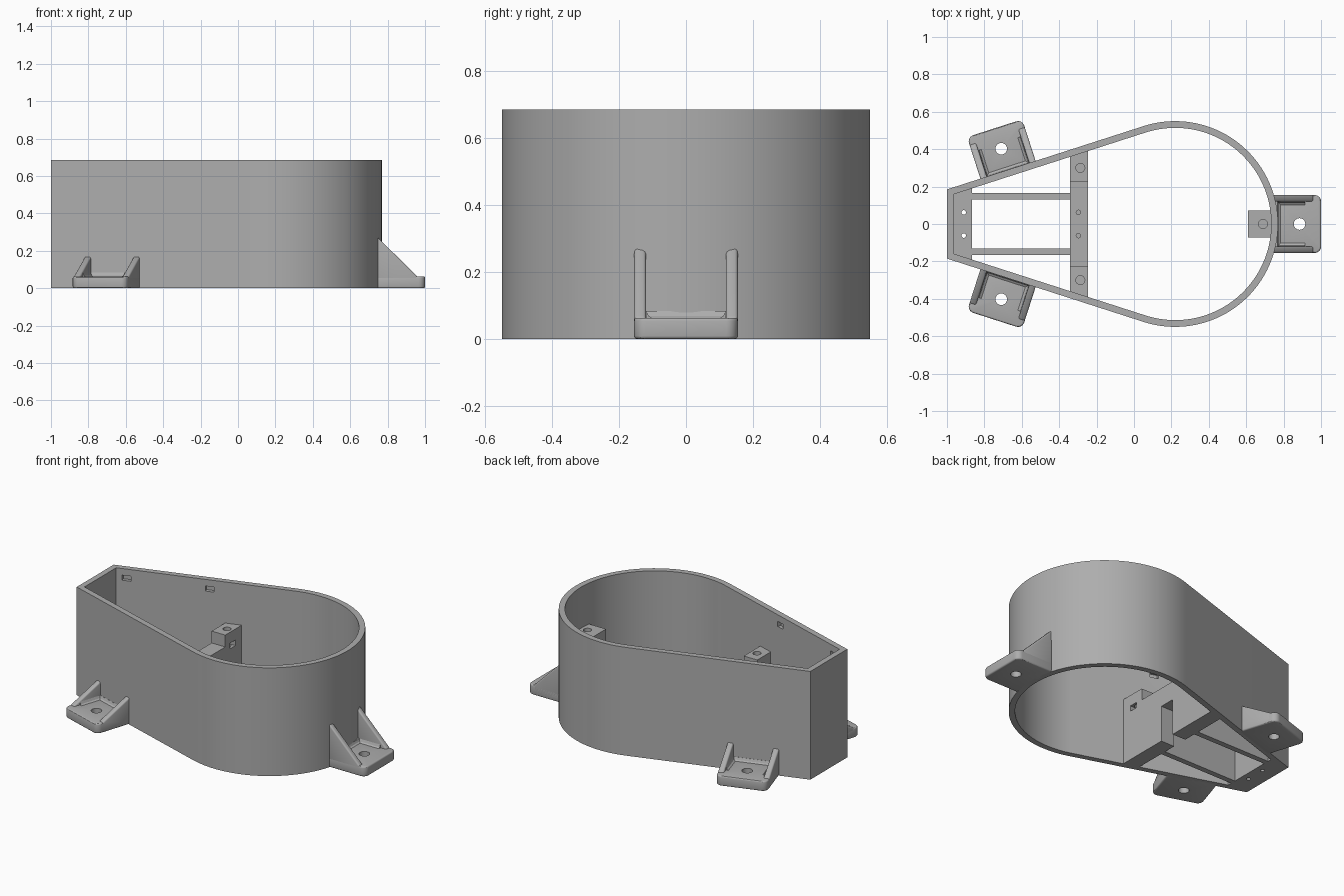
import bpy, bmesh, math
from mathutils import Matrix, Vector

if "Cube" in bpy.data.objects:
    bpy.data.objects.remove(bpy.data.objects["Cube"])

grey = bpy.data.materials.new("plain grey")
grey.diffuse_color = (0.42, 0.42, 0.42, 1)
grey.use_nodes = True
grey.node_tree.nodes["Principled BSDF"].inputs["Base Color"].default_value = grey.diffuse_color

SLOPE = math.radians(17.85)      # taper of the side walls
CX, R, H, T = 0.22, 0.55, 0.685, 0.036


def make(name, bm):
    bmesh.ops.recalc_face_normals(bm, faces=bm.faces[:])
    me = bpy.data.meshes.new(name)
    bm.to_mesh(me)
    bm.free()
    me.materials.append(grey)
    ob = bpy.data.objects.new(name, me)
    bpy.context.collection.objects.link(ob)
    return ob


def prism(name, pts, vec):
    """Extrude a closed 3D outline along vec."""
    bm = bmesh.new()
    face = bm.faces.new([bm.verts.new(p) for p in pts])
    res = bmesh.ops.extrude_face_region(bm, geom=[face])
    verts = [g for g in res["geom"] if isinstance(g, bmesh.types.BMVert)]
    bmesh.ops.translate(bm, vec=vec, verts=verts)
    return make(name, bm)


def box(name, x0, x1, y0, y1, z0, z1):
    return prism(name, [(x0, y0, z0), (x1, y0, z0), (x1, y1, z0), (x0, y1, z0)], (0, 0, z1 - z0))


def rod(x, y, z0, z1, r, n=24):
    pts = [(x + r * math.cos(i * math.tau / n), y + r * math.sin(i * math.tau / n), z0) for i in range(n)]
    return prism("cutter", pts, (0, 0, z1 - z0))


def apply_mods(ob):
    dg = bpy.context.evaluated_depsgraph_get()
    me = bpy.data.meshes.new_from_object(ob.evaluated_get(dg))
    ob.modifiers.clear()
    ob.data = me


def cut(ob, cutters):
    for c in cutters:
        m = ob.modifiers.new("cut", 'BOOLEAN')
        m.operation, m.solver, m.object = 'DIFFERENCE', 'EXACT', c
        apply_mods(ob)
        bpy.data.objects.remove(c)
    return ob


def smooth(ob):
    bpy.ops.object.select_all(action='DESELECT')
    ob.select_set(True)
    bpy.context.view_layer.objects.active = ob
    bpy.ops.object.shade_smooth_by_angle(angle=math.radians(30))


def outline(off, z, n=72):
    """Teardrop outline: round end, tapered sides, flat end."""
    r, x0, a = R - off, -1 + off, math.pi / 2 + SLOPE
    pts = [(CX + r * math.cos(a - 2 * a * i / n), r * math.sin(a - 2 * a * i / n), z) for i in range(n + 1)]
    y0 = pts[0][1] + math.tan(SLOPE) * (x0 - pts[0][0])
    return pts + [(x0, -y0, z), (x0, y0, z)]


# Teardrop housing wall
bm = bmesh.new()
rings = [[bm.verts.new(p) for p in outline(o, z)] for o, z in ((0, 0), (0, H), (T, H), (T, 0))]
n = len(rings[0])
for k in range(4):
    a, b = rings[k], rings[(k + 1) % 4]
    for i in range(n):
        j = (i + 1) % n
        bm.faces.new((a[i], a[j], b[j], b[i]))
wall = make("housing_wall", bm)

# Blind latch slots inside the tapered walls
slots = []
tx, ty = CX - (R - T) * math.sin(SLOPE), (R - T) * math.cos(SLOPE)
for x in (-0.905, -0.43):
    for s in (1, -1):
        c = box("cutter", -0.026, 0.026, -0.022, 0.022, -0.016, 0.016)
        y = ty + math.tan(SLOPE) * (x - tx)
        c.data.transform(Matrix.Translation((x, s * y, 0.627)) @ Matrix.Rotation(s * SLOPE, 4, 'Z'))
        slots.append(c)
cut(wall, slots)
smooth(wall)


def inner_y(x):
    return ty + math.tan(SLOPE) * (x - tx) + 0.012


# End block, sitting in the narrow end
xa, xb = -0.975, -0.865
end = prism("end_block", [(xa, -inner_y(xa), 0), (xb, -inner_y(xb), 0), (xb, inner_y(xb), 0), (xa, inner_y(xa), 0)],
            (0, 0, 0.27))
cut(end, [rod(-0.91, s * 0.062, -0.1, 0.6, 0.012) for s in (1, -1)])

# Cross wall with a cable notch, and a taller post at each end
xa, xb = -0.342, -0.247
bar = box("cross_wall", xa, xb, -0.225, 0.225, 0, 0.35)
cut(bar, [rod(-0.297, s * 0.062, 0.2, 0.6, 0.012) for s in (1, -1)]
    + [box("cutter", xa - 0.1, xb + 0.1, -0.05, 0.05, -0.1, 0.23)])
for s, side in ((1, "back"), (-1, "front")):
    post = prism(side + "_post", [(xa, s * 0.225, 0), (xb, s * 0.225, 0),
                 (xb, s * inner_y(xb), 0), (xa, s * inner_y(xa), 0)], (0, 0, 0.425))
    cut(post, [rod(-0.287, s * 0.3, 0.3, 0.6, 0.024),
               box("cutter", -0.32, -0.2, s * 0.3 - 0.027, s * 0.3 + 0.027, 0.32, 0.355)])
    # Rail joining end block and cross wall
    box(side + "_rail", -0.867, -0.34, min(s * 0.13, s * 0.165), max(s * 0.13, s * 0.165), 0, 0.27)

# Small screw block on the round end
lug = box("round_end_screw_block", 0.61, 0.75, -0.072, 0.072, 0.27, 0.425)
cut(lug, [rod(0.69, 0, 0.3, 0.6, 0.024), box("cutter", 0.5, 0.72, -0.027, 0.027, 0.32, 0.355)])


def foot(name, mat, top):
    """Mounting foot; local +x points away from the wall, wall surface at x = 0."""
    W, L, c, x0 = 0.155, 0.232, 0.035, -0.024
    pts = [(x0, -W, 0)]
    for s, a0 in ((-1, -90), (1, 0)):
        for i in range(7):
            a = math.radians(a0 + 15 * i)
            pts.append((L - c + c * math.cos(a), s * (W - c) + c * math.sin(a), 0))
    pts.append((x0, W, 0))
    plate = prism(name + "_plate", pts, (0, 0, 0.063))
    b = plate.modifiers.new("edge", 'BEVEL')
    b.width, b.segments, b.limit_method, b.angle_limit = 0.009, 3, 'ANGLE', math.radians(40)
    apply_mods(plate)
    cut(plate, [rod(0.117, 0, -0.1, 0.2, 0.031)])
    parts = [plate]
    # Sloping gussets with rounded edges
    for s, side in ((1, "left"), (-1, "right")):
        y0 = s * W - (0.036 if s > 0 else 0)
        g = prism(f"{name}_{side}_gusset", [(x0, y0, 0.01), (0.19, y0, 0.01), (0.19, y0, 0.063), (x0, y0, top)],
                  (0, 0.036, 0))
        b = g.modifiers.new("edge", 'BEVEL')
        b.width, b.segments = 0.009, 3
        apply_mods(g)
        parts.append(g)
        # Fillet where gusset meets plate
        yi, d = s * (W - 0.037), -s * 0.02
        f = prism(f"{name}_{side}_fillet", [(x0, yi, 0.06), (x0, yi + d, 0.06), (x0, yi + d * 0.3, 0.069),
                  (x0, yi, 0.083)], (0.17, 0, 0))
        parts.append(f)
    # Fillet along the wall
    parts.append(prism(name + "_wall_fillet", [(x0, -0.12, 0.06), (0.02, -0.12, 0.06), (0.006, -0.12, 0.069),
                 (0, -0.12, 0.083), (x0, -0.12, 0.083)], (0, 0.24, 0)))
    for p in parts:
        p.data.transform(mat)
        smooth(p)


foot("round_end_foot", Matrix.Translation((0.768, 0, 0)), 0.275)
for s, side in ((1, "back"), (-1, "front")):
    m = Matrix.Translation((-0.674, s * 0.291, 0)) @ Matrix.Rotation(s * (math.pi / 2 + SLOPE), 4, 'Z')
    foot(side + "_foot", m, 0.18)
